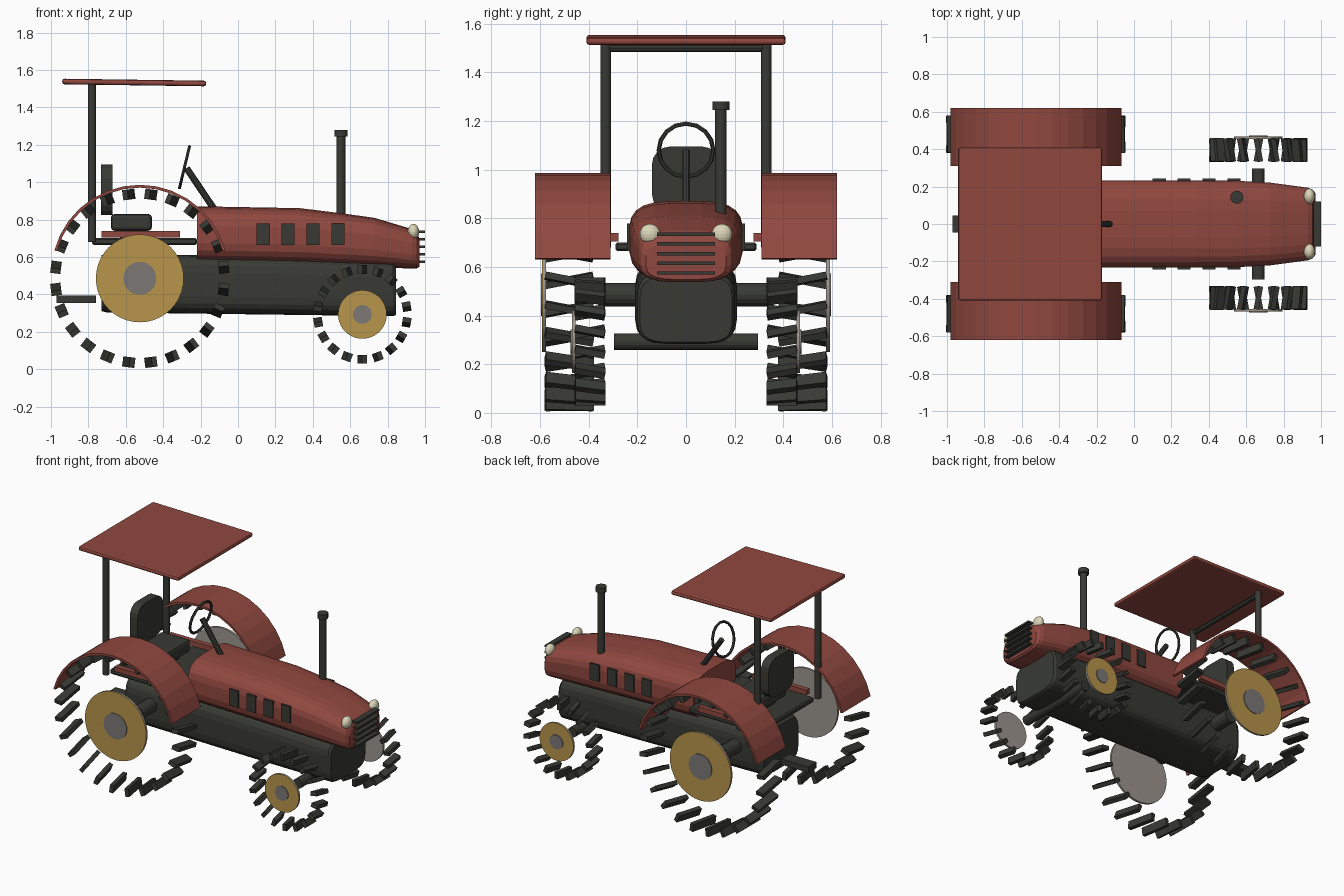
import bpy, bmesh, math
from mathutils import Matrix, Vector

cube = bpy.data.objects.get("Cube")
if cube:
    bpy.data.objects.remove(cube, do_unlink=True)


def material(name, rgb):
    m = bpy.data.materials.new(name)
    m.use_nodes = True
    m.diffuse_color = (*rgb, 1)
    m.node_tree.nodes["Principled BSDF"].inputs["Base Color"].default_value = (*rgb, 1)
    return m


RED = material("barn red", (0.28, 0.065, 0.05))
DARK = material("charcoal", (0.04, 0.042, 0.034))
GOLD = material("wheel yellow", (0.48, 0.3, 0.07))
STEEL = material("hub grey", (0.2, 0.19, 0.18))
PALE = material("pale grey", (0.33, 0.3, 0.27))
LAMP = material("lamp cream", (0.72, 0.68, 0.48))


def finish(name, bm, mat):
    bmesh.ops.recalc_face_normals(bm, faces=bm.faces)
    mesh = bpy.data.meshes.new(name)
    bm.to_mesh(mesh)
    bm.free()
    mesh.materials.append(mat)
    ob = bpy.data.objects.new(name, mesh)
    bpy.context.collection.objects.link(ob)
    return ob


def box(name, centre, size, mat, bevel=0, segments=1):
    bm = bmesh.new()
    bmesh.ops.create_cube(bm, size=1, matrix=Matrix.Translation(centre) @ Matrix.Diagonal((*size, 1)))
    if bevel:
        bmesh.ops.bevel(bm, geom=bm.edges[:], offset=bevel, segments=segments,
                        profile=0.5, affect='EDGES')
    return finish(name, bm, mat)


def rod(name, a, b, radius, mat, sides=16):
    a, b = Vector(a), Vector(b)
    turn = (b - a).to_track_quat('Z', 'Y').to_matrix().to_4x4()
    bm = bmesh.new()
    bmesh.ops.create_cone(bm, cap_ends=True, segments=sides, radius1=radius, radius2=radius,
                          depth=(b - a).length, matrix=Matrix.Translation((a + b) / 2) @ turn)
    return finish(name, bm, mat)


def loft(name, sections, mat, power, sides=24):
    """Superellipse rings along x: (x, half width, bottom, top)."""
    bm = bmesh.new()
    rings = []
    for x, w, low, high in sections:
        ring = []
        for i in range(sides):
            t = math.tau * (i + 0.5) / sides
            c, s = math.cos(t), math.sin(t)
            y = w * math.copysign(abs(c) ** power, c)
            z = (low + high) / 2 + (high - low) / 2 * math.copysign(abs(s) ** power, s)
            ring.append(bm.verts.new((x, y, z)))
        rings.append(ring)
    for p, q in zip(rings, rings[1:]):
        for i in range(sides):
            j = (i + 1) % sides
            bm.faces.new((p[i], p[j], q[j], q[i]))
    bm.faces.new(rings[0])
    bm.faces.new(rings[-1])
    return finish(name, bm, mat)


def lugs(name, x, y, z, radius, count, size, side):
    bm = bmesh.new()
    for i in range(count):
        a = math.tau * (i + 0.5) / count
        place = (Matrix.Translation((x, y * side, z)) @ Matrix.Rotation(-a, 4, 'Y')
                 @ Matrix.Translation((radius, 0, 0))
                 @ Matrix.Rotation(side * math.radians(11), 4, 'X') @ Matrix.Diagonal((*size, 1)))
        bmesh.ops.create_cube(bm, size=1, matrix=place)
    return finish(name, bm, DARK)


def fender(name, side):
    """Thin arched strip over a rear wheel."""
    bm = bmesh.new()
    steps, rows = 14, []
    for i in range(steps + 1):
        a = math.radians(15 + 150 * i / steps)
        rows.append([bm.verts.new((-0.525 + r * math.cos(a), side * y, 0.513 + r * math.sin(a)))
                     for r, y in ((0.473, 0.31), (0.473, 0.62), (0.458, 0.62), (0.458, 0.31))])
    for p, q in zip(rows, rows[1:]):
        for i in range(4):
            j = (i + 1) % 4
            bm.faces.new((p[i], p[j], q[j], q[i]))
    bm.faces.new(rows[0])
    bm.faces.new(rows[-1])
    return finish(name, bm, RED)


# Body
loft("hood", [(-0.22, 0.235, 0.57, 0.872), (0.33, 0.235, 0.56, 0.862), (0.55, 0.232, 0.553, 0.835),
              (0.73, 0.222, 0.547, 0.81), (0.93, 0.195, 0.537, 0.75), (0.955, 0.185, 0.537, 0.735),
              (0.97, 0.165, 0.548, 0.7)], RED, 0.6)
loft("chassis", [(-0.73, 0.19, 0.31, 0.61), (-0.7, 0.21, 0.303, 0.62), (0.3, 0.21, 0.29, 0.6),
                 (0.83, 0.2, 0.283, 0.575), (0.845, 0.19, 0.29, 0.56)], DARK, 0.45)
for i in range(5):
    box(f"grille_bar_{i + 1}", (0.98, 0, 0.575 + 0.04 * i), (0.04, 0.24, 0.014), DARK)

# Deck, seat and hitch
box("deck", (-0.5, 0, 0.683), (0.56, 0.58, 0.036), DARK, 0.008)
box("seat_cushion", (-0.57, 0, 0.785), (0.22, 0.28, 0.09), DARK, 0.02, 2)
box("seat_pedestal", (-0.57, 0, 0.72), (0.12, 0.16, 0.06), DARK)
back = box("seat_back", (-0.702, 0, 0.96), (0.06, 0.28, 0.27), DARK)
bm = bmesh.new()
bm.from_mesh(back.data)
corners = [e for e in bm.edges if abs(e.verts[0].co.x - e.verts[1].co.x) > 0.03]
bmesh.ops.bevel(bm, geom=corners, offset=0.075, segments=4, profile=0.5, affect='EDGES')
bm.to_mesh(back.data)
bm.free()
box("hitch", (-0.865, 0, 0.375), (0.21, 0.09, 0.04), DARK)

# Canopy
canopy = box("canopy", (0, 0, 0), (0.77, 0.82, 0.03), RED, 0.012, 2)
canopy.location = (-0.555, 0, 1.533)
canopy.rotation_euler.y = math.radians(0.8)
rod("canopy_crossbar", (-0.78, -0.33, 1.5), (-0.78, 0.33, 1.5), 0.016, DARK, 8)

# Exhaust
rod("exhaust_pipe", (0.55, 0.143, 0.78), (0.55, 0.143, 1.26), 0.024, DARK)
rod("exhaust_cap", (0.55, 0.143, 1.245), (0.55, 0.143, 1.28), 0.035, DARK)

# Steering
rod("steering_column", (-0.13, 0, 0.86), (-0.275, 0, 1.075), 0.018, DARK, 10)
bpy.ops.mesh.primitive_torus_add(major_radius=0.112, minor_radius=0.009, major_segments=16,
                                 minor_segments=6, location=(-0.286, 0, 1.08),
                                 rotation=(0, math.radians(-76.5), 0))
bpy.context.object.name = "steering_wheel"
bpy.context.object.data.materials.append(DARK)

# Axles
rod("front_axle", (0.665, -0.297, 0.293), (0.665, 0.297, 0.293), 0.034, DARK)
rod("rear_axle", (-0.525, -0.36, 0.486), (-0.525, 0.36, 0.486), 0.048, DARK)

# Paired parts
for side, label in ((1, "left"), (-1, "right")):
    fender(f"{label}_fender", side)
    box(f"{label}_fender_brace", (-0.52, side * 0.295, 0.722), (0.42, 0.035, 0.034), RED)
    rod(f"{label}_canopy_post", (-0.78, side * 0.33, 0.68), (-0.78, side * 0.33, 1.525), 0.022, DARK, 12)
    for i in range(4):
        box(f"{label}_vent_{i + 1}", (0.135 + 0.133 * i, side * 0.236, 0.722), (0.07, 0.012, 0.115), DARK)

    bm = bmesh.new()
    bmesh.ops.create_uvsphere(bm, u_segments=16, v_segments=10, radius=1,
                              matrix=Matrix.Translation((0.938, side * 0.148, 0.735))
                              @ Matrix.Diagonal((0.03, 0.042, 0.042, 1)))
    finish(f"{label}_headlight", bm, LAMP)

    # Wheels: tread lugs, pale disc, coloured face and hub plate
    lugs(f"{label}_rear_lugs", -0.525, 0.48, 0.486, 0.452, 24, (0.055, 0.2, 0.028), side)
    lugs(f"{label}_front_lugs", 0.665, 0.395, 0.293, 0.24, 18, (0.046, 0.125, 0.028), side)
    for end, x, y, z, r, hub in (("rear", -0.525, 0.576, 0.486, 0.235, 0.088),
                                 ("front", 0.665, 0.454, 0.293, 0.13, 0.05)):
        for part, inner, outer, radius, mat in (("disc", 0, 0.012, r, PALE),
                                                ("face", 0.012, 0.015, r, GOLD),
                                                ("hub", 0.015, 0.02, hub, STEEL)):
            rod(f"{label}_{end}_wheel_{part}", (x, side * (y + inner), z),
                (x, side * (y + outer), z), radius, mat, 40)
